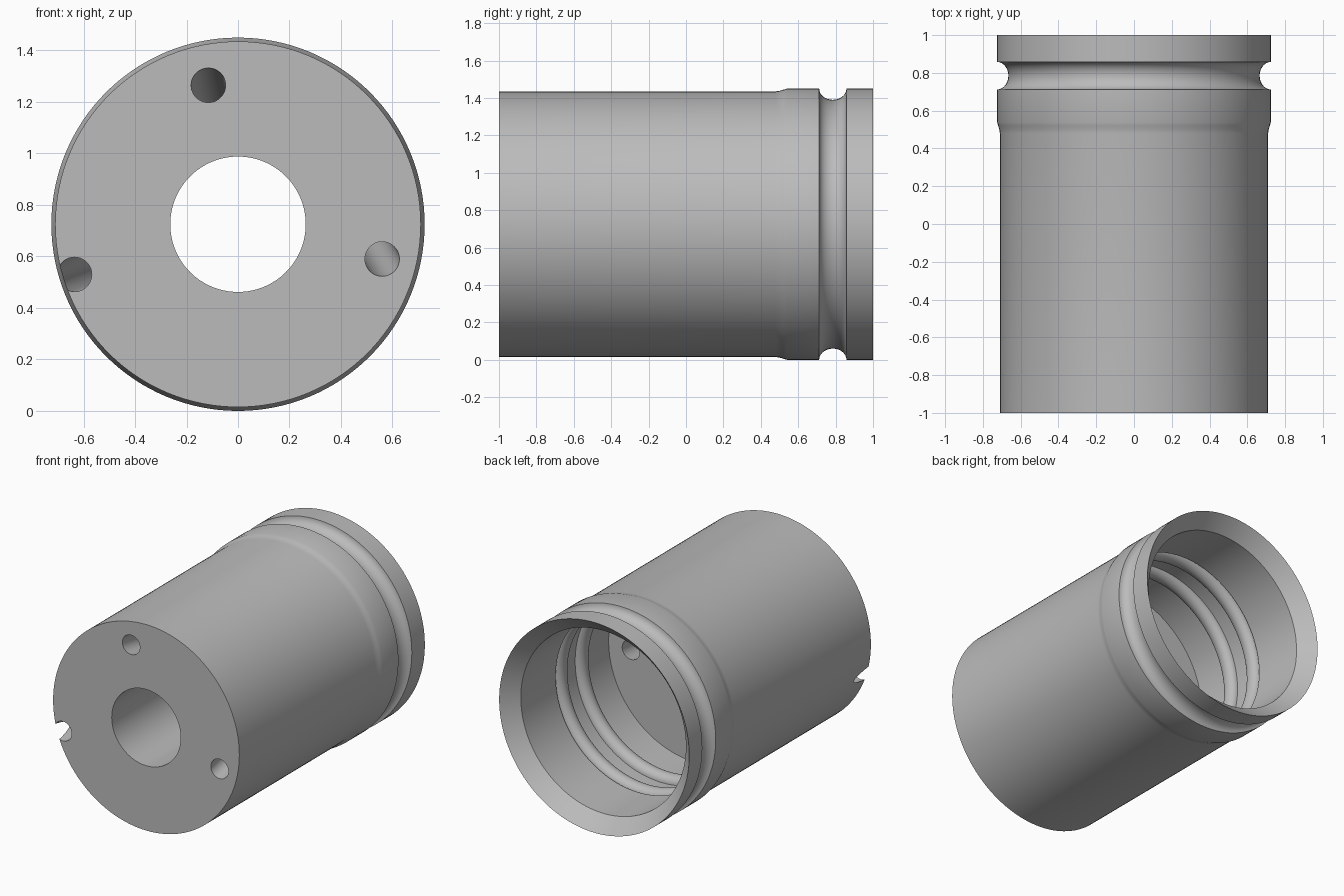
import bpy, bmesh
from math import sin, cos, pi, tau
from mathutils import Vector

cube = bpy.data.objects.get("Cube")
if cube:
    bpy.data.objects.remove(cube)

AXIS_Z = 0.725
SEGMENTS = 128
FLOOR_Y = -0.1

grey = bpy.data.materials.new("metal grey")
grey.use_nodes = True
grey.diffuse_color = (0.5, 0.5, 0.5, 1)
grey.node_tree.nodes["Principled BSDF"].inputs["Base Color"].default_value = (0.5, 0.5, 0.5, 1)


def bump(y, r, half_width, depth, direction, steps=14):
    """Half ellipse dipping towards the axis, as (y, radius) points."""
    return [(y - direction * half_width * cos(pi * i / steps),
             r - depth * sin(pi * i / steps)) for i in range(steps + 1)]


def make_object(name, bm):
    bmesh.ops.recalc_face_normals(bm, faces=bm.faces[:])
    mesh = bpy.data.meshes.new(name)
    bm.to_mesh(mesh)
    bm.free()
    mesh.materials.append(grey)
    obj = bpy.data.objects.new(name, mesh)
    bpy.context.collection.objects.link(obj)
    return obj


def lathe(name, profile):
    """Revolve a closed (y, radius) profile about the y direction."""
    bm = bmesh.new()
    rings = [[bm.verts.new((r * cos(tau * i / SEGMENTS), y, AXIS_Z + r * sin(tau * i / SEGMENTS)))
              for i in range(SEGMENTS)] for y, r in profile]
    for k, a in enumerate(rings):
        b = rings[(k + 1) % len(rings)]
        for i in range(SEGMENTS):
            j = (i + 1) % SEGMENTS
            bm.faces.new((a[i], a[j], b[j], b[i]))
    return make_object(name, bm)


def slanted_cutter(name, x, z, dx, dz, radius=0.067):
    """Cylinder through the thick front wall, drifting by (dx, dz) on its way."""
    start = Vector((x, -1, z))
    drift = Vector((dx, FLOOR_Y + 1, dz))
    a, b = start - drift * 0.1, start + drift * 1.1
    bm = bmesh.new()
    ends = [[bm.verts.new(p + Vector((radius * cos(tau * i / 48), 0, radius * sin(tau * i / 48))))
             for i in range(48)] for p in (a, b)]
    for i in range(48):
        j = (i + 1) % 48
        bm.faces.new((ends[0][i], ends[0][j], ends[1][j], ends[1][i]))
    for ring in ends:
        bm.faces.new(ring)
    return make_object(name, bm)


# Outside: plain barrel, soft shoulder, collar, rounded groove, rear band
profile = [(-1, 0.263), (-1, 0.71), (0.48, 0.71), (0.5, 0.713), (0.52, 0.719), (0.54, 0.725)]
profile += bump(0.785, 0.725, 0.073, 0.06, 1)
# Inside: flared mouth, smooth bore, shallow step, two rounded ribs, floor
profile += [(1, 0.725), (0.9, 0.63), (0.52, 0.63), (0.52, 0.66)]
for rib_y in (0.44, 0.21):
    profile += bump(rib_y, 0.66, 0.055, 0.05, -1)
profile += [(FLOOR_Y, 0.66), (FLOOR_Y, 0.263)]
body = lathe("hollow_body", profile)

# Three slanted holes in the front wall, one breaking through the side
holes = {"top": (-0.115, 1.265, 0.03, -0.14),
         "left": (0.56, 0.59, -0.07, 0.12),
         "right": (-0.635, 0.53, 0.13, 0.05)}
bpy.context.view_layer.objects.active = body
body.select_set(True)
for side, values in holes.items():
    cutter = slanted_cutter(side + "_hole_cutter", *values)
    cutter.hide_render = True
    cut = body.modifiers.new(side + "_hole", 'BOOLEAN')
    cut.operation = 'DIFFERENCE'
    cut.solver = 'EXACT'
    cut.object = cutter
    bpy.ops.object.modifier_apply(modifier=cut.name)
    bpy.data.objects.remove(cutter)

bpy.ops.object.shade_smooth_by_angle(angle=0.5)
